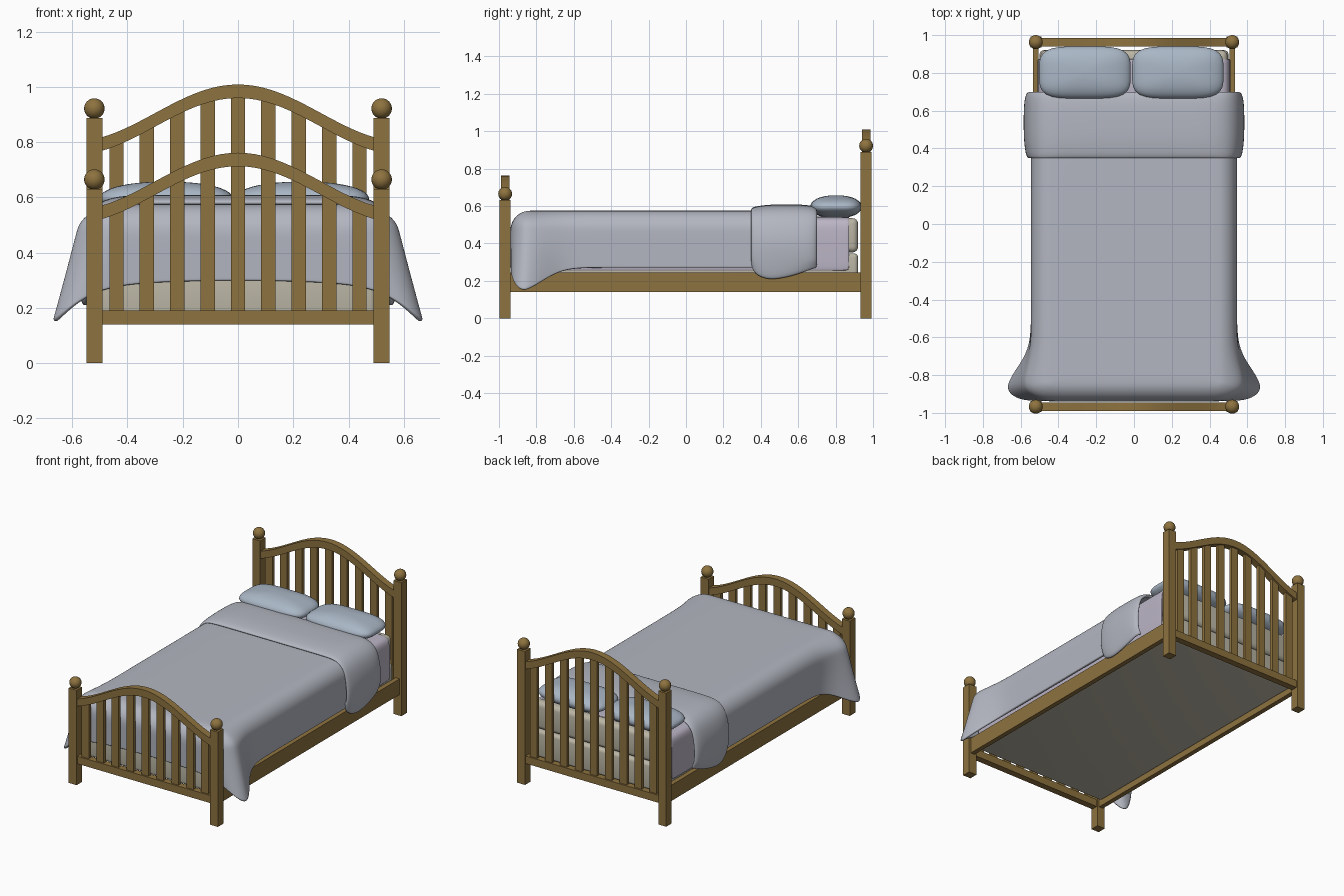
import bpy, bmesh, math
from mathutils import Vector

if "Cube" in bpy.data.objects:
    bpy.data.objects.remove(bpy.data.objects["Cube"])


def material(name, rgb):
    m = bpy.data.materials.new(name)
    m.diffuse_color = (*rgb, 1)
    m.use_nodes = True
    m.node_tree.nodes["Principled BSDF"].inputs["Base Color"].default_value = m.diffuse_color
    return m


WOOD = material("wood", (0.27, 0.17, 0.05))
DUVET = material("duvet_grey", (0.45, 0.47, 0.53))
PILLOW = material("pillow_blue", (0.40, 0.47, 0.56))
SHEET = material("sheet_lilac", (0.50, 0.46, 0.56))
CREAM = material("mattress_cream", (0.50, 0.47, 0.38))


def add_object(name, bm, mat, smooth=None):
    mesh = bpy.data.meshes.new(name)
    bm.to_mesh(mesh)
    bm.free()
    ob = bpy.data.objects.new(name, mesh)
    bpy.context.collection.objects.link(ob)
    mesh.materials.append(mat)
    if smooth:
        bpy.ops.object.select_all(action='DESELECT')
        ob.select_set(True)
        bpy.context.view_layer.objects.active = ob
        bpy.ops.object.shade_smooth_by_angle(angle=math.radians(smooth))
    return ob


def box(name, x, y, z, mat=WOOD, bevel=0):
    """Box from (min, max) pairs."""
    bm = bmesh.new()
    bmesh.ops.create_cube(bm, size=1)
    for v in bm.verts:
        v.co = [(r[0] + r[1]) / 2 + c * (r[1] - r[0]) for r, c in zip((x, y, z), v.co)]
    if bevel:
        bmesh.ops.bevel(bm, geom=bm.edges[:], offset=bevel, segments=4, profile=0.5, affect='EDGES')
    return add_object(name, bm, mat, 40 if bevel else None)


def cloth(name, rows, mat, thickness):
    """Half shell through rows of points, mirrored across x = 0 and thickened inward."""
    bm = bmesh.new()
    grid = [[bm.verts.new(p) for p in row] for row in rows]
    for a, b in zip(grid, grid[1:]):
        for i in range(len(a) - 1):
            bm.faces.new((a[i], a[i + 1], b[i + 1], b[i]))
    bmesh.ops.remove_doubles(bm, verts=bm.verts[:], dist=1e-4)
    bmesh.ops.recalc_face_normals(bm, faces=bm.faces[:])
    if sum(f.normal.z * f.calc_area() for f in bm.faces) < 0:
        bmesh.ops.reverse_faces(bm, faces=bm.faces[:])
    ob = add_object(name, bm, mat, 80)
    m = ob.modifiers.new("mirror", 'MIRROR')
    m.merge_threshold = 0.001
    m = ob.modifiers.new("thickness", 'SOLIDIFY')
    m.thickness, m.offset = thickness, -1
    m = ob.modifiers.new("smooth", 'SUBSURF')
    m.levels = m.render_levels = 2
    return ob


# Headboard and footboard: posts, ball finials, arched rail, slats, lower rail
def arch_z(x, drop):
    return 0.753 - drop + 0.1035 * (1 + math.cos(math.pi * x / 0.6))


def board(name, y, drop, post_top):
    for side, sx in (("left", -1), ("right", 1)):
        x = 0.52 * sx
        box(f"{name}_post_{side}", (x - 0.029, x + 0.029), (y - 0.029, y + 0.029), (0, post_top))
        bm = bmesh.new()
        bmesh.ops.create_uvsphere(bm, u_segments=24, v_segments=16, radius=0.037)
        ball = add_object(f"{name}_finial_{side}", bm, WOOD, 60)
        ball.location = (x, y, post_top + 0.034)
    bm = bmesh.new()
    rings = []
    for i in range(33):
        x = -0.5 + i / 32
        z = arch_z(x, drop)
        rings.append([bm.verts.new((x, y + dy, z + dz)) for dy, dz in
                      ((-0.023, 0), (0.023, 0), (0.023, 0.049), (-0.023, 0.049))])
    for a, b in zip(rings, rings[1:]):
        for k in range(4):
            bm.faces.new((a[k], a[k - 1], b[k - 1], b[k]))
    bm.faces.new(rings[0])
    bm.faces.new(rings[-1])
    bmesh.ops.recalc_face_normals(bm, faces=bm.faces[:])
    add_object(f"{name}_arched_rail", bm, WOOD, 30)
    for i in range(-4, 5):
        x = 0.11 * i
        box(f"{name}_slat_{i + 5}", (x - 0.026, x + 0.026), (y - 0.011, y + 0.011),
            (0.18, arch_z(x, drop) + 0.014))
    box(f"{name}_lower_rail", (-0.5, 0.5), (y - 0.022, y + 0.022), (0.14, 0.19))


board("headboard", 0.963, 0, 0.888)
board("footboard", -0.967, 0.247, 0.631)

# Side rails
for side, sx in (("left", -1), ("right", 1)):
    box(f"side_rail_{side}", sorted((0.505 * sx, 0.536 * sx)), (-0.95, 0.95), (0.14, 0.245))

# Box spring and mattress
box("box_spring", (-0.5, 0.5), (-0.915, 0.92), (0.165, 0.347), CREAM, 0.022)
box("mattress", (-0.495, 0.495), (-0.915, 0.92), (0.352, 0.535), CREAM, 0.03)

# Fitted sheet
profile = [(0, .543), (.25, .543), (.44, .543), (.485, .535), (.505, .51), (.511, .46), (.511, .35), (.511, .25)]
cloth("sheet", [[(x, y, z) for x, z in profile] for y in (-0.9, -0.88, -0.3, 0.3, 0.86, 0.873)], SHEET, 0.012)

# Blanket: stations run down the side, round the foot corner and across the front
R, TOP = 0.105, 0.576
stations = []  # edge point, outward direction, hem point, flare weight
for y in (0.6, 0.3, 0, -0.3, -0.45, -0.55, -0.62, -0.68, -0.74, -0.79, -0.835):
    w = math.exp(-((y + 0.87) / 0.15) ** 2)
    stations.append(((0.545, y), (1, 0), (0.545 + 0.127 * w, y, 0.27 - 0.115 * w), w))
corner_hem = [(.674, -.868, .15), (.655, -.905, .165), (.6, -.932, .21), (.52, -.938, .258)]
for ang, hem, w in zip((22, 45, 68, 90), corner_hem, (1, 0.7, 0.25, 0)):
    n = (math.cos(math.radians(ang)), -math.sin(math.radians(ang)))
    stations.append(((0.44 + R * n[0], -0.835 + R * n[1]), n, hem, w))
for x, hx, hz in ((0.36, 0.41, 0.286), (0.2, 0.22, 0.296), (0, 0, 0.30)):
    stations.append(((x, -0.94), (0, -1), (hx, -0.936, hz), 0))

rows = []
for (px, py), n, hem, w in stations:
    inner = Vector((0, max(py, -0.7), TOP))
    rim = Vector((px - n[0] * R, py - n[1] * R, TOP))
    row = [inner, inner.lerp(rim, 0.5)]
    for k in range(6):
        a = k / 5 * math.pi / 2
        s = math.sin(a) * R
        row.append(rim + Vector((n[0] * s + 0.045 * w * math.sin(a) ** 2, n[1] * s, -R * (1 - math.cos(a)))))
    edge, hem = row[-1].copy(), Vector(hem)
    row += [edge.lerp(hem, t) for t in (0.25, 0.5, 0.75, 0.95, 1)]
    rows.append(row)
cloth("blanket", rows, DUVET, 0.018)

# Turned-down blanket fold: y, inset of the rounded ends, hem height
rows = []
for y, o, hz in ((.345, .03, .29), (.352, .018, .255), (.38, .009, .222), (.44, .002, .203), (.5, 0, .207),
                 (.58, 0, .225), (.65, .003, .25), (.685, .012, .262), (.698, .022, .266), (.702, .036, .267)):
    row = [(x, y, .609 - o) for x in (0, .2, .38)]
    row += [(x - o * f, y, z - o * (1 - f)) for x, z, f in
            ((.46, .601, .2), (.515, .576, .5), (.555, .53, .7), (.578, .46, 1), (.586, .39, 1))]
    row += [(.582 - o, y, .31), (.572 - o, y, hz + .03), (.562 - o, y, hz)]
    rows.append(row)
cloth("blanket_fold", rows, DUVET, 0.022)

# Pillows: squared-off spheres
for side, cx in (("left", -0.26), ("right", 0.232)):
    bm = bmesh.new()
    bmesh.ops.create_uvsphere(bm, u_segments=48, v_segments=24, radius=1)
    for v in bm.verts:
        x, y, z = v.co
        r = math.hypot(x, y)
        if r > 1e-5:
            c, s = x / r, y / r
            k = (abs(c) ** 4 + abs(s) ** 4) ** -0.25
            r = r ** 0.85 * k
            x, y = c * r, s * r
        v.co = (cx + x * 0.242, 0.802 + y * 0.138, 0.596 + z * 0.061)
    add_object(f"pillow_{side}", bm, PILLOW, 60)
